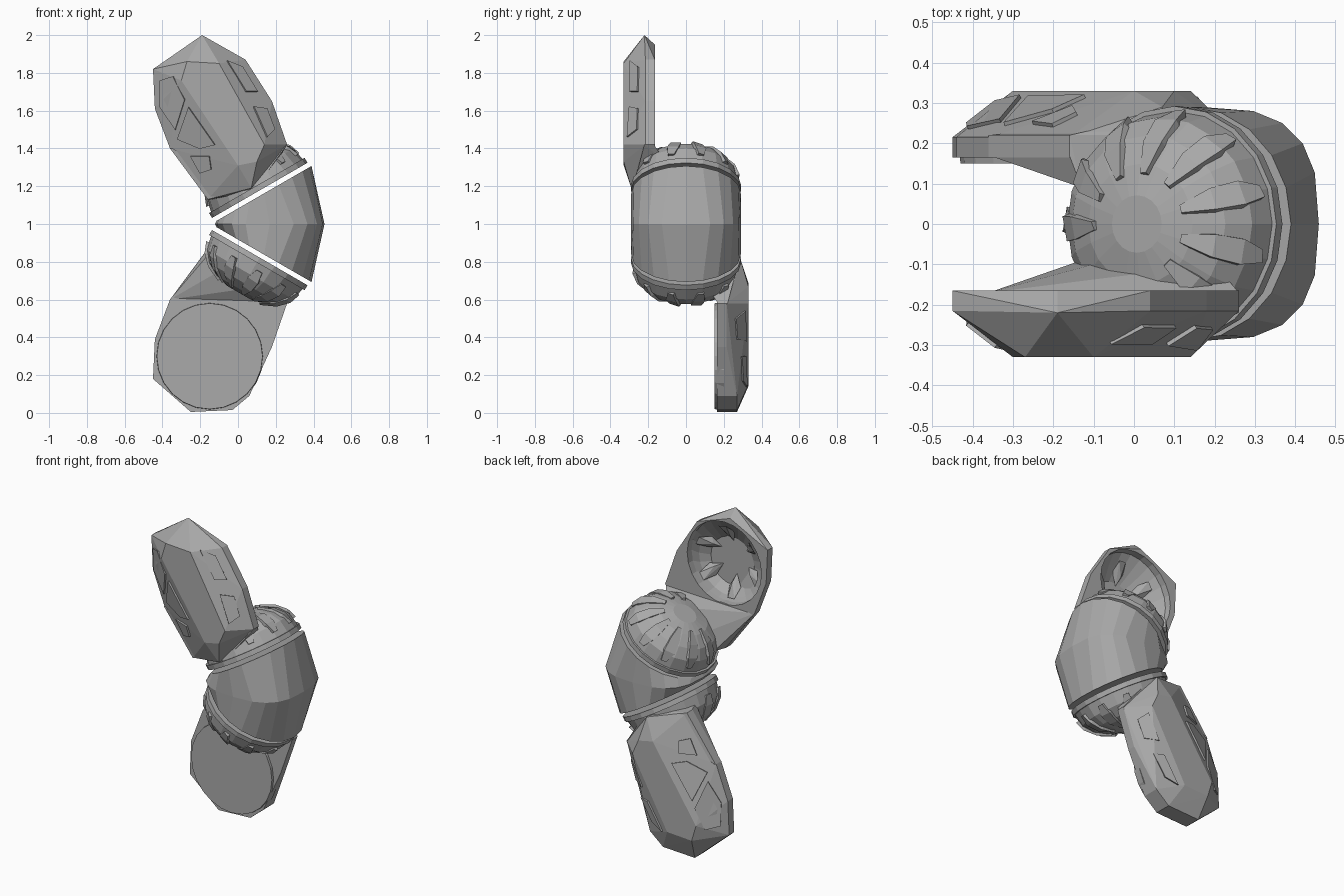
import bpy, bmesh, math
from mathutils import Vector, Matrix
from mathutils.bvhtree import BVHTree

if "Cube" in bpy.data.objects:
    bpy.data.objects.remove(bpy.data.objects["Cube"], do_unlink=True)

grey = bpy.data.materials.new("stone_grey")
grey.use_nodes = True
colour = (0.4, 0.4, 0.4, 1)
grey.diffuse_color = colour
bsdf = next(n for n in grey.node_tree.nodes if n.type == 'BSDF_PRINCIPLED')
bsdf.inputs["Base Color"].default_value = colour

# Half-turn about the x axis through the middle joint
UP = Matrix.Identity(4)
DOWN = Matrix.Translation((0, 0, 2)) @ Matrix.Rotation(math.pi, 4, 'X')
# Tilted frame of the upper joint disc
U = Vector((0.866, 0, 0.5))
V = Vector((0, 1, 0))
N = Vector((-0.5, 0, 0.866))
X = Vector((1, 0, 0))
Z = Vector((0, 0, 1))
JOINT = Vector((0.115, 0, 1.178))


def finish(bm, name, matrix=UP):
    bmesh.ops.transform(bm, matrix=matrix, verts=bm.verts)
    bmesh.ops.recalc_face_normals(bm, faces=bm.faces)
    mesh = bpy.data.meshes.new(name)
    bm.to_mesh(mesh)
    bm.free()
    mesh.materials.append(grey)
    obj = bpy.data.objects.new(name, mesh)
    bpy.context.scene.collection.objects.link(obj)
    return obj


def loft(bm, rings):
    """Skin a list of closed rings and cap both ends."""
    rows = [[bm.verts.new(p) for p in r] for r in rings]
    count = len(rows[0])
    for a, b in zip(rows, rows[1:]):
        for i in range(count):
            j = (i + 1) % count
            bm.faces.new((a[i], a[j], b[j], b[i]))
    bm.faces.new(rows[0][::-1])
    bm.faces.new(rows[-1])


def hull(points):
    bm = bmesh.new()
    for p in points:
        bm.verts.new(p)
    res = bmesh.ops.convex_hull(bm, input=bm.verts)
    junk = [g for g in res["geom_interior"] if isinstance(g, bmesh.types.BMVert)]
    bmesh.ops.delete(bm, geom=junk, context='VERTS')
    return bm


def disc(centre, u, v, radius, count=20, power=1.0):
    """Ring of points; a power below one makes it squarer."""
    def wave(c):
        return math.copysign(abs(c) ** power, c) * radius
    angles = [2 * math.pi * i / count for i in range(count)]
    return [centre + u * wave(math.cos(a)) + v * wave(math.sin(a)) for a in angles]


def turned_y(stations, name, matrix):
    """Round solid along y from (x, z, y, radius) stations."""
    bm = bmesh.new()
    loft(bm, [disc(Vector((x, y, z)), X, Z, r, 24) for x, z, y, r in stations])
    return finish(bm, name, matrix)


# Middle wedge joint, swept around the inner hinge
bm = bmesh.new()
rings = []
for t in (-30, 0, 30):
    a = math.radians(t)
    k = abs(t) / 30
    centre = Vector((0.168 - 0.03 * k, 0, 1 + 0.162 * t / 30))
    rings.append(disc(centre, X * math.cos(a) + Z * math.sin(a), V, 0.29, 20, 0.7 + 0.3 * k))
loft(bm, rings)
finish(bm, "middle_joint")

OUTLINE = [(-0.45, 1.82), (0.04, 1.87), (0.18, 1.65), (0.26, 1.42),
           (0.07, 1.17), (-0.16, 1.13), (-0.36, 1.4), (-0.44, 1.61)]
BAND = [(-0.27, 1.86), (-0.1, 1.85), (0.14, 1.42), (0.1, 1.33), (0, 1.31), (-0.3, 1.76)]
PANELS = [
    [(-0.41, 1.62), (-0.41, 1.76), (-0.34, 1.78), (-0.28, 1.66), (-0.33, 1.5)],
    [(-0.32, 1.45), (-0.26, 1.62), (-0.12, 1.42), (-0.2, 1.4)],
    [(-0.25, 1.36), (-0.15, 1.36), (-0.14, 1.29), (-0.2, 1.27)],
    [(-0.06, 1.86), (0.02, 1.83), (0.1, 1.7), (0.04, 1.7)],
    [(0.08, 1.62), (0.15, 1.61), (0.19, 1.5), (0.15, 1.46)],
]


def surface_panel(tree, points, name, matrix):
    """Thin plate laid on the outer slope of the arm."""
    bottom, top = [], []
    for x, z in points:
        hit, normal, _, _ = tree.ray_cast(Vector((x, -1, z)), V)
        if normal.y > 0:
            normal = -normal
        bottom.append(hit - normal * 0.005)
        top.append(hit + normal * 0.01)
    bm = bmesh.new()
    loft(bm, [bottom, top])
    finish(bm, name, matrix)


def dome_point(angle, lift, grow=0.0):
    r = (0.28 + grow) * math.cos(lift) ** 0.9
    h = 0.03 + (0.19 + grow) * math.sin(lift) ** 0.9
    return JOINT + (U * math.cos(angle) + V * math.sin(angle)) * r + N * h


def build_end(side, matrix, tip):
    # Collar and dome over the tilted joint
    bm = bmesh.new()
    rings = [disc(JOINT, U, V, 0.292), disc(JOINT + N * 0.03, U, V, 0.292)]
    for lift in (0, 0.35, 0.7, 1.05, 1.35):
        rings.append([dome_point(2 * math.pi * i / 20, lift) for i in range(20)])
    loft(bm, rings)
    finish(bm, side + "_dome", matrix)

    # Raised petals running up the dome
    for i in range(8):
        a = math.radians(-50 + i * 33)
        bm = bmesh.new()
        rows = []
        for lift, w in ((0.15, 0.07), (0.45, 0.15), (0.8, 0.17), (1.15, 0.1)):
            rows.append([dome_point(a - w, lift, -0.02), dome_point(a - w * 0.6, lift, 0.012),
                         dome_point(a + w, lift, 0.004), dome_point(a + w, lift, -0.02)])
        loft(bm, rows)
        finish(bm, f"{side}_dome_petal_{i + 1}", matrix)

    # Faceted arm plate with a flat outer band
    points = [(x, y, z) for x, z in OUTLINE for y in (-0.165, -0.215)]
    points += [(x, -0.33, z) for x, z in BAND]
    points += tip + [(0.07, -0.29, 1.19)]
    bm = hull(points)
    tree = BVHTree.FromBMesh(bm)
    arm = finish(bm, side + "_arm", matrix)
    for i, panel in enumerate(PANELS):
        surface_panel(tree, panel, f"{side}_arm_panel_{i + 1}", matrix)

    # Web joining the arm to the dome
    web = [(x, y, z) for x, z in OUTLINE[3:7] for y in (-0.17, -0.22)]
    web += [(-0.13, -0.09, 1.13), (-0.1, -0.1, 1.25), (0.2, -0.1, 1.32), (0.1, -0.28, 1.2)]
    finish(hull(web), side + "_web", matrix)
    return arm


# Upper arm ends in a point, lower arm in a blunt edge
upper = build_end("upper", UP, [(-0.19, -0.22, 2.0), (-0.19, -0.165, 1.95)])
build_end("lower", DOWN, [(x, y, z) for x, z in ((-0.25, 1.995), (-0.03, 1.985), (0.06, 1.91))
                          for y in (-0.165, -0.27)])

# Round tapering hollow in the inner side of the upper arm
cutter = turned_y([(-0.15, 1.66, -0.1, 0.262), (-0.15, 1.66, -0.205, 0.255),
                   (-0.13, 1.63, -0.25, 0.215), (-0.11, 1.61, -0.305, 0.15)],
                  "hollow_cutter", UP)
cutter.hide_render = True
mod = upper.modifiers.new("hollow", 'BOOLEAN')
mod.operation = 'DIFFERENCE'
mod.solver = 'EXACT'
mod.object = cutter
bpy.context.view_layer.objects.active = upper
bpy.ops.object.modifier_apply(modifier=mod.name)
bpy.data.objects.remove(cutter, do_unlink=True)

# Ragged ribs standing on the slope of the hollow
for i in range(6):
    a = 0.4 + i * 1.05
    d = X * math.cos(a) + Z * math.sin(a)
    s = Z * math.cos(a) - X * math.sin(a)
    c = Vector((-0.13, 0, 1.64))
    rib = [c + d * r + s * w + V * y for r, w, y in (
        (0.1, 0, -0.305), (0.17, -0.04, -0.275), (0.17, 0.04, -0.275),
        (0.22, -0.03, -0.215), (0.22, 0.02, -0.22), (0.14, 0.01, -0.265))]
    finish(hull(rib), f"hollow_rib_{i + 1}")

# Round cap on the inner side of the lower arm
turned_y([(-0.15, 1.7, -0.2, 0.285), (-0.15, 1.7, -0.15, 0.28)], "lower_arm_cap", DOWN)
